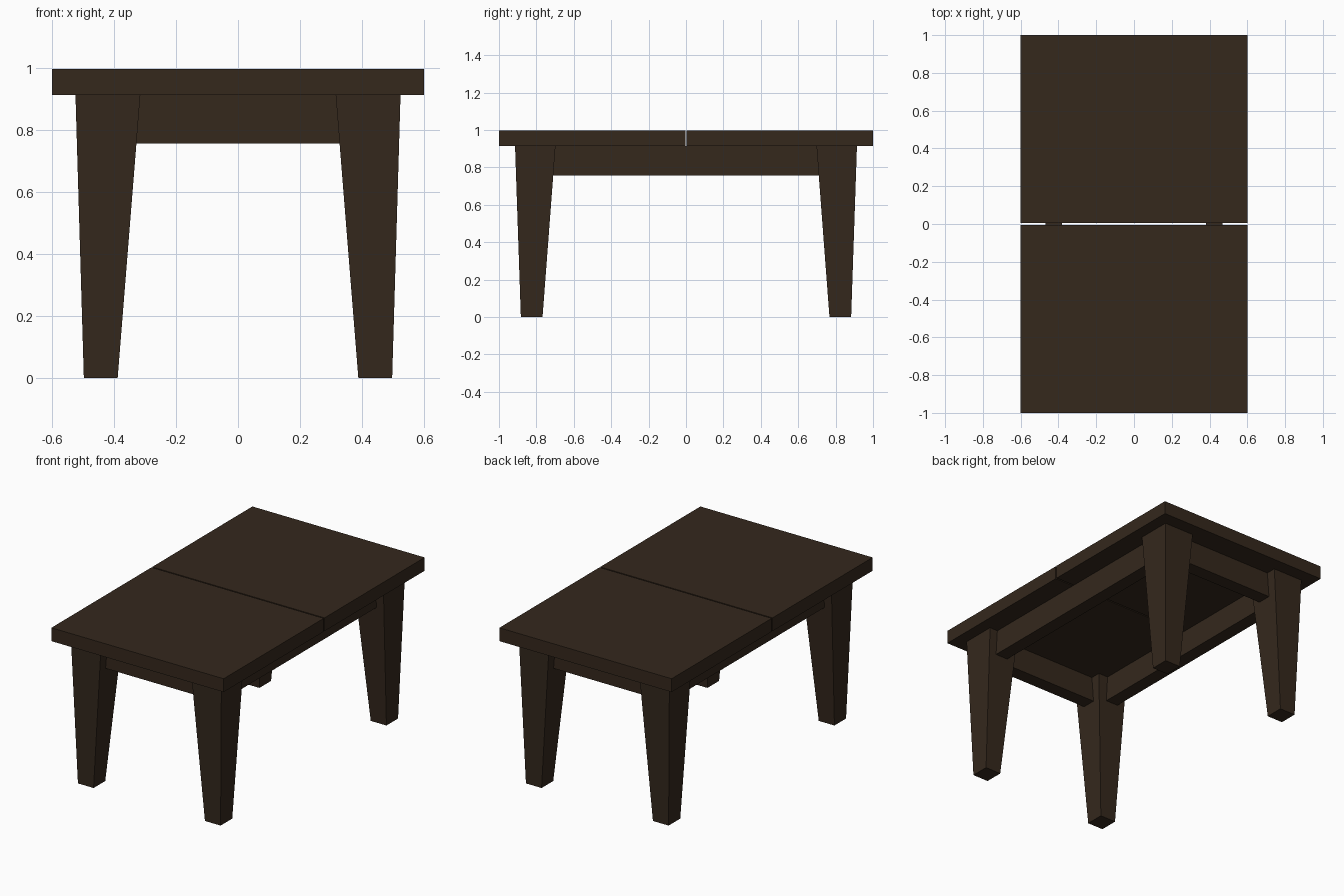
import bpy, bmesh

if "Cube" in bpy.data.objects:
    bpy.data.objects.remove(bpy.data.objects["Cube"])

wood = bpy.data.materials.new("dark_wood")
wood.diffuse_color = (0.035, 0.021, 0.012, 1)
wood.use_nodes = True
wood.node_tree.nodes["Principled BSDF"].inputs["Base Color"].default_value = wood.diffuse_color

TOP_Z, UNDER_Z, APRON_Z = 0.997, 0.913, 0.757
GAP = 0.004  # half of the slit between the two leaves


def frustum(name, low, high, z0, z1):
    """Box whose bottom and top rectangles (x0, x1, y0, y1) may differ."""
    bm = bmesh.new()
    bmesh.ops.create_cube(bm, size=1)
    for v in bm.verts:
        x0, x1, y0, y1 = high if v.co.z > 0 else low
        v.co = (x1 if v.co.x > 0 else x0,
                y1 if v.co.y > 0 else y0,
                z1 if v.co.z > 0 else z0)
    mesh = bpy.data.meshes.new(name)
    bm.to_mesh(mesh)
    bm.free()
    mesh.materials.append(wood)
    obj = bpy.data.objects.new(name, mesh)
    bpy.context.collection.objects.link(obj)
    return obj


def mirrored(rect, sx, sy):
    x0, x1, y0, y1 = rect
    return (*sorted((x0 * sx, x1 * sx)), *sorted((y0 * sy, y1 * sy)))


for sy, end in ((-1, "front"), (1, "back")):
    # Table top leaf
    leaf = mirrored((-0.6, 0.6, GAP, 1.0), 1, sy)
    frustum(end + "_top_leaf", leaf, leaf, UNDER_Z, TOP_Z)
    # End apron
    rail = mirrored((-0.36, 0.36, 0.762, 0.85), 1, sy)
    frustum(end + "_apron", rail, rail, APRON_Z, UNDER_Z)
    # Tapered legs
    for sx, side in ((-1, "left"), (1, "right")):
        foot = mirrored((0.388, 0.497, 0.767, 0.883), sx, sy)
        head = mirrored((0.315, 0.524, 0.698, 0.914), sx, sy)
        frustum(f"{end}_{side}_leg", foot, head, 0, UNDER_Z)

# Side aprons
for sx, side in ((-1, "left"), (1, "right")):
    rail = mirrored((0.382, 0.468, -0.74, 0.74), sx, 1)
    frustum(side + "_apron", rail, rail, APRON_Z, UNDER_Z)
